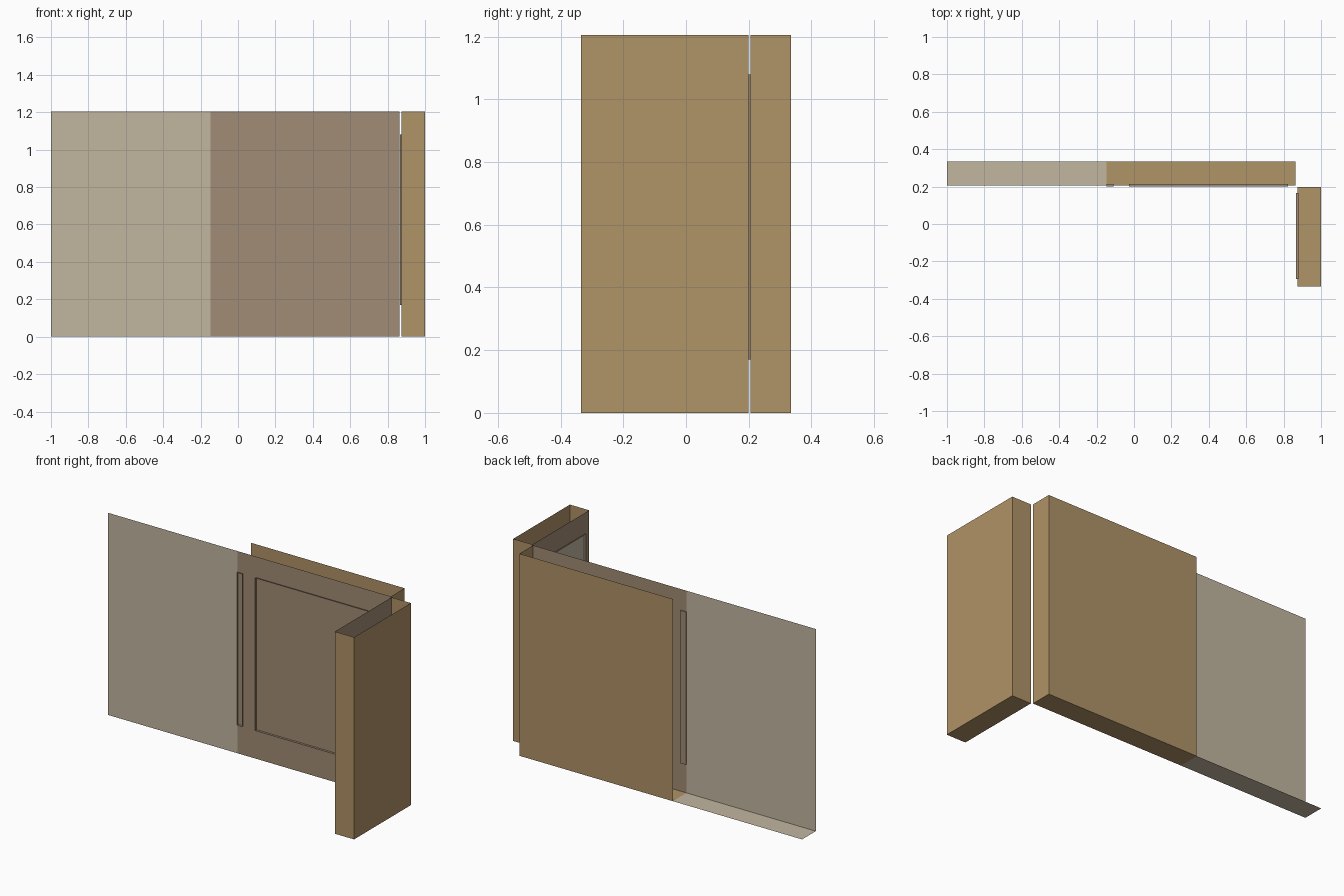
import bpy
import bmesh
from mathutils import Vector

cube = bpy.data.objects.get("Cube")
if cube:
    bpy.data.objects.remove(cube, do_unlink=True)


def material(name, rgb):
    linear = [((c / 255 + 0.055) / 1.055) ** 2.4 for c in rgb] + [1]
    mat = bpy.data.materials.new(name)
    mat.use_nodes = True
    mat.diffuse_color = linear
    mat.node_tree.nodes["Principled BSDF"].inputs["Base Color"].default_value = linear
    return mat


TAN = material("tan wood", (176, 147, 103))
PALE = material("pale beige", (194, 182, 160))
TAUPE = material("taupe", (160, 140, 117))

HEIGHT = 1.205
SILL, LINTEL = 0.17, 1.08
X, Y, Z = Vector((1, 0, 0)), Vector((0, 1, 0)), Vector((0, 0, 1))


def sheet(name, mat, rects):
    """Make one object of thin rectangles, each given as corner, side, side."""
    bm = bmesh.new()
    for corner, u, v in rects:
        p = Vector(corner)
        bm.faces.new([bm.verts.new(q) for q in (p, p + u, p + u + v, p + v)])
    bmesh.ops.remove_doubles(bm, verts=bm.verts, dist=0.0001)
    mesh = bpy.data.meshes.new(name)
    bm.to_mesh(mesh)
    bm.free()
    mesh.materials.append(mat)
    obj = bpy.data.objects.new(name, mesh)
    bpy.context.collection.objects.link(obj)
    return obj


def pierced_wall(name, mat, start, along, stops, holes):
    """Upright wall split at the stops, leaving out the panel openings."""
    rects = []
    for a, b in zip(stops, stops[1:]):
        for low, high in ((0, SILL), (SILL, LINTEL), (LINTEL, HEIGHT)):
            if (a, b) in holes and low == SILL:
                continue
            rects.append((Vector(start) + along * a + Z * low,
                          along * (b - a), Z * (high - low)))
    sheet(name, mat, rects)


def recessed_panel(name, mat, rim_mat, start, along, a, b, depth):
    """Shallow tray: a rim standing proud of the wall, with a plate at the back."""
    p = Vector(start) + along * a + Z * SILL
    u, v = along * (b - a), Z * (LINTEL - SILL)
    sheet(name + "_rim", rim_mat, [(p, depth, u), (p + v, u, depth),
                                  (p, v, depth), (p + u, depth, v)])
    sheet(name + "_plate", mat, [(p + depth, u, v)])


# Long wall: open-topped case behind a front sheet
LEFT, MID, END = -1.0, -0.148, 0.864
FRONT, BACK = 0.206, 0.335
main_deep = Y * (BACK - FRONT)
sheet("pale_front_sheet", PALE, [((LEFT, FRONT, 0), X * (MID - LEFT), Z * HEIGHT)])
sheet("pale_floor", PALE, [((LEFT, FRONT, 0), main_deep, X * (MID - LEFT))])
sheet("main_case", TAN, [
    ((MID, FRONT, 0), main_deep, X * (END - MID)),
    ((END, BACK, 0), X * (MID - END), Z * HEIGHT),
    ((END, FRONT, 0), main_deep, Z * HEIGHT),
])
narrow, wide = (MID, -0.11), (-0.027, 0.823)
pierced_wall("main_front", TAUPE, (0, FRONT, 0), X,
             (*narrow, *wide, END), (narrow, wide))
for label, span in (("narrow_panel", narrow), ("wide_panel", wide)):
    recessed_panel(label, TAUPE, TAUPE, (0, 0.2, 0), X, *span, Y * 0.013)

# Short return wall: open-topped case with its panelled face inward
INNER, OUTER = 0.873, 1.0
NEAR, FAR = -0.335, 0.199
thick, length = X * (OUTER - INNER), Y * (FAR - NEAR)
sheet("return_case", TAN, [
    ((INNER, NEAR, 0), length, thick),
    ((INNER, NEAR, 0), thick, Z * HEIGHT),
    ((OUTER, NEAR, 0), length, Z * HEIGHT),
    ((OUTER, FAR, 0), -thick, Z * HEIGHT),
])
opening = (-0.166, 0.294)
pierced_wall("return_front", TAUPE, (INNER, 0, 0), -Y,
             (-FAR, *opening, -NEAR), (opening,))
recessed_panel("return_panel", PALE, TAUPE, (0.867, 0, 0), -Y, *opening, X * 0.013)
